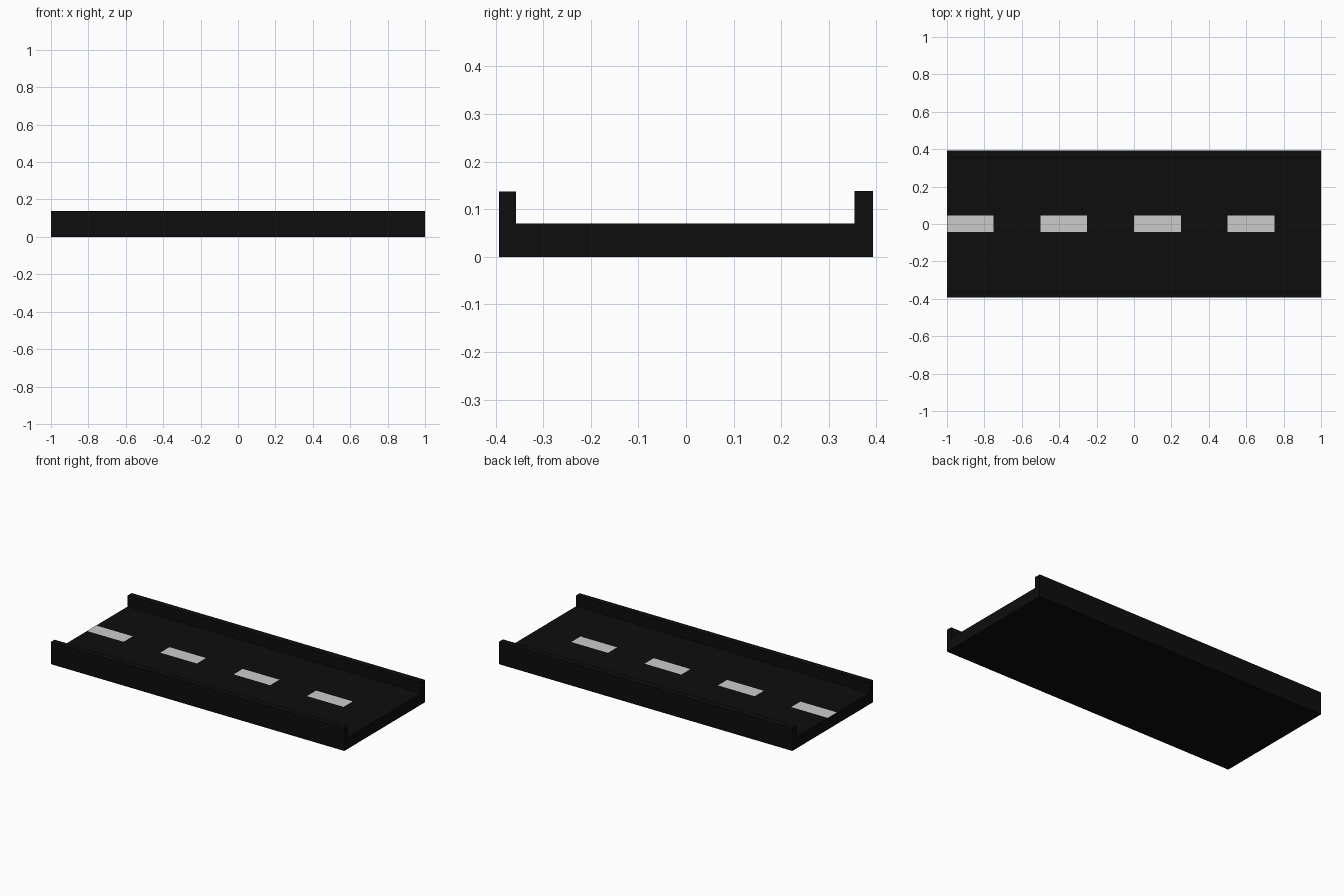
import bpy

if "Cube" in bpy.data.objects:
    bpy.data.objects.remove(bpy.data.objects["Cube"])

LENGTH = 2.0
DECK_Z = 0.07


def material(name, rgb):
    mat = bpy.data.materials.new(name)
    mat.diffuse_color = (*rgb, 1.0)
    mat.use_nodes = True
    mat.node_tree.nodes["Principled BSDF"].inputs["Base Color"].default_value = mat.diffuse_color
    return mat


def add_mesh(name, verts, faces, mat):
    mesh = bpy.data.meshes.new(name)
    mesh.from_pydata(verts, [], faces)
    mesh.update()
    mesh.materials.append(mat)
    obj = bpy.data.objects.new(name, mesh)
    bpy.context.collection.objects.link(obj)
    return obj


asphalt = material("asphalt", (0.004, 0.004, 0.004))
paint = material("lane_paint", (0.65, 0.65, 0.65))

# Road body: U-shaped cross-section (y, z) swept along x
profile = [(-0.393, 0), (0.393, 0), (0.393, 0.138), (0.354, 0.138),
           (0.354, DECK_Z), (-0.357, DECK_Z), (-0.357, 0.137), (-0.393, 0.137)]
n = len(profile)
verts = [(x, y, z) for x in (-LENGTH / 2, LENGTH / 2) for y, z in profile]
faces = [(i, i + n, (i + 1) % n + n, (i + 1) % n) for i in range(n)]
faces = [f[::-1] for f in faces]
faces += [tuple(reversed(range(n))), tuple(range(n, 2 * n))]
add_mesh("road_body", verts, faces, asphalt)

# Centre line dashes: flat quads painted on the deck
for i in range(4):
    x0 = -1.0 + 0.5 * i
    x1 = x0 + 0.25
    z = DECK_Z + 0.0008
    quad = [(x0, -0.043, z), (x1, -0.043, z), (x1, 0.046, z), (x0, 0.046, z)]
    add_mesh(f"lane_dash_{i + 1}", quad, [(0, 1, 2, 3)], paint)
